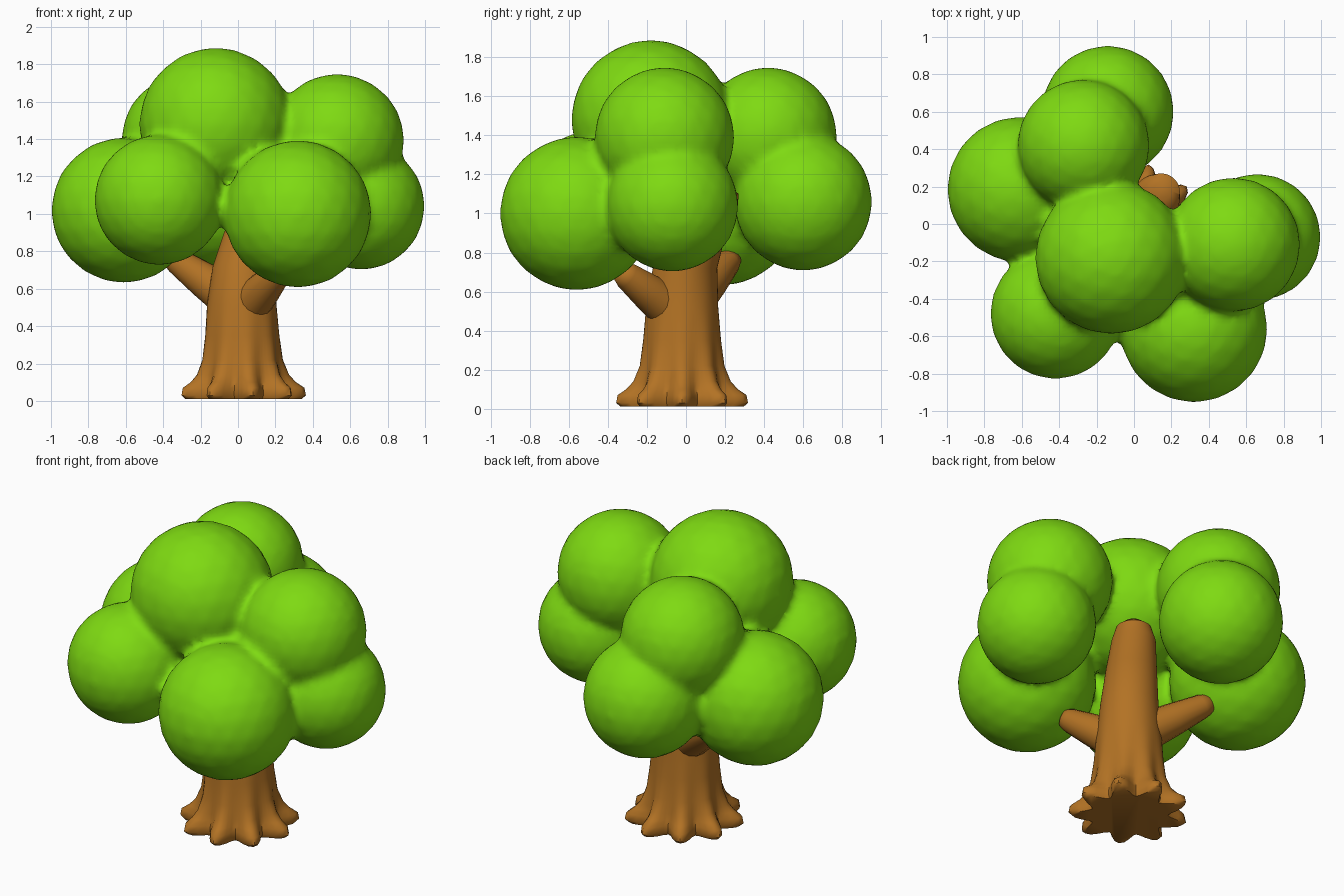
import bpy, bmesh, math
from mathutils import Vector

cube = bpy.data.objects.get("Cube")
if cube:
    bpy.data.objects.remove(cube, do_unlink=True)


def make_material(name, rgb):
    mat = bpy.data.materials.new(name)
    mat.use_nodes = True
    mat.diffuse_color = (*rgb, 1)
    mat.node_tree.nodes["Principled BSDF"].inputs["Base Color"].default_value = (*rgb, 1)
    return mat


leaf_green = make_material("leaf green", (0.21, 0.70, 0.006))
bark_brown = make_material("bark brown", (0.45, 0.17, 0.018))


def make_object(name, bm, mat):
    bmesh.ops.recalc_face_normals(bm, faces=bm.faces)
    mesh = bpy.data.meshes.new(name)
    bm.to_mesh(mesh)
    bm.free()
    mesh.materials.append(mat)
    for face in mesh.polygons:
        face.use_smooth = True
    obj = bpy.data.objects.new(name, mesh)
    bpy.context.collection.objects.link(obj)
    return obj


def smooth_by_angle(obj, degrees):
    bpy.ops.object.select_all(action="DESELECT")
    obj.select_set(True)
    bpy.context.view_layer.objects.active = obj
    bpy.ops.object.shade_smooth_by_angle(angle=math.radians(degrees))


def skin_rings(bm, rings):
    """Bridge rings of points and cap both ends."""
    loops = [[bm.verts.new(p) for p in ring] for ring in rings]
    n = len(loops[0])
    for a, b in zip(loops, loops[1:]):
        for i in range(n):
            j = (i + 1) % n
            bm.faces.new((a[i], a[j], b[j], b[i]))
    bm.faces.new(loops[0])
    bm.faces.new(loops[-1])


# Crown: overlapping balls fused into one soft-creased surface
balls = [  # x, y, z, radius
    (-0.12, -0.18, 1.48, 0.41),
    (0.53, -0.11, 1.39, 0.36),
    (0.66, -0.07, 1.04, 0.34),
    (0.32, -0.56, 1.00, 0.395),
    (-0.42, -0.48, 1.075, 0.35),
    (-0.61, 0.185, 1.02, 0.39),
    (-0.27, 0.42, 1.395, 0.355),
    (-0.14, 0.60, 1.06, 0.355),
]
bm = bmesh.new()
for x, y, z, r in balls:
    made = bmesh.ops.create_icosphere(bm, subdivisions=3, radius=r)
    bmesh.ops.translate(bm, verts=made["verts"], vec=(x, y, z))
crown = make_object("leafy_crown", bm, leaf_green)
fuse = crown.modifiers.new("fuse", "REMESH")
fuse.mode = "VOXEL"
fuse.voxel_size = 0.025
fuse.use_smooth_shade = True
soften = crown.modifiers.new("soften", "SMOOTH")
soften.factor = 0.5
soften.iterations = 5

# Trunk: tapering rings that lean towards the back, with lobed roots at the foot
ROOTS, SIDES = 9, 72
profile = [  # z, radius, root bulge, centre x, centre y
    (0.01, 0.27, 0.05, 0.02, -0.02),
    (0.03, 0.288, 0.055, 0.02, -0.02),
    (0.07, 0.282, 0.053, 0.02, -0.02),
    (0.10, 0.255, 0.035, 0.02, -0.02),
    (0.14, 0.235, 0.018, 0.02, -0.02),
    (0.22, 0.212, 0.008, 0.02, -0.02),
    (0.35, 0.198, 0.003, 0.02, -0.02),
    (0.52, 0.185, 0, 0.02, -0.02),
    (0.72, 0.165, 0, 0.03, -0.005),
    (0.90, 0.145, 0, 0.07, 0.06),
    (1.04, 0.125, 0, 0.12, 0.14),
    (1.10, 0.10, 0, 0.145, 0.17),
    (1.13, 0.05, 0, 0.155, 0.18),
]
rings = []
for z, r, bulge, cx, cy in profile:
    ring = []
    for i in range(SIDES):
        a = math.tau * i / SIDES
        rad = r + bulge * math.cos(ROOTS * a)
        ring.append((cx + rad * math.cos(a), cy + rad * math.sin(a), z))
    rings.append(ring)
bm = bmesh.new()
skin_rings(bm, rings)
trunk = make_object("trunk", bm, bark_brown)
smooth_by_angle(trunk, 50)


# Branches: tapered limbs with rounded ends reaching into the crown
def add_branch(name, start, end, r_start, r_end):
    start, end = Vector(start), Vector(end)
    axis = end - start
    turn = axis.to_track_quat("Z", "Y")
    steps = [(0, r_start), (0.5, (r_start + r_end) / 2), (0.88, r_end),
             (0.97, r_end * 0.8), (1, r_end * 0.4)]
    rings = []
    for t, r in steps:
        rings.append([start + axis * t + turn @ Vector((r * math.cos(a), r * math.sin(a), 0))
                      for a in (math.tau * i / 16 for i in range(16))])
    bm = bmesh.new()
    skin_rings(bm, rings)
    smooth_by_angle(make_object(name, bm, bark_brown), 50)


add_branch("back_branch", (0, 0, 0.52), (-0.37, 0.24, 0.78), 0.12, 0.07)
add_branch("front_branch", (0.03, -0.04, 0.48), (0.24, -0.34, 0.71), 0.12, 0.07)
